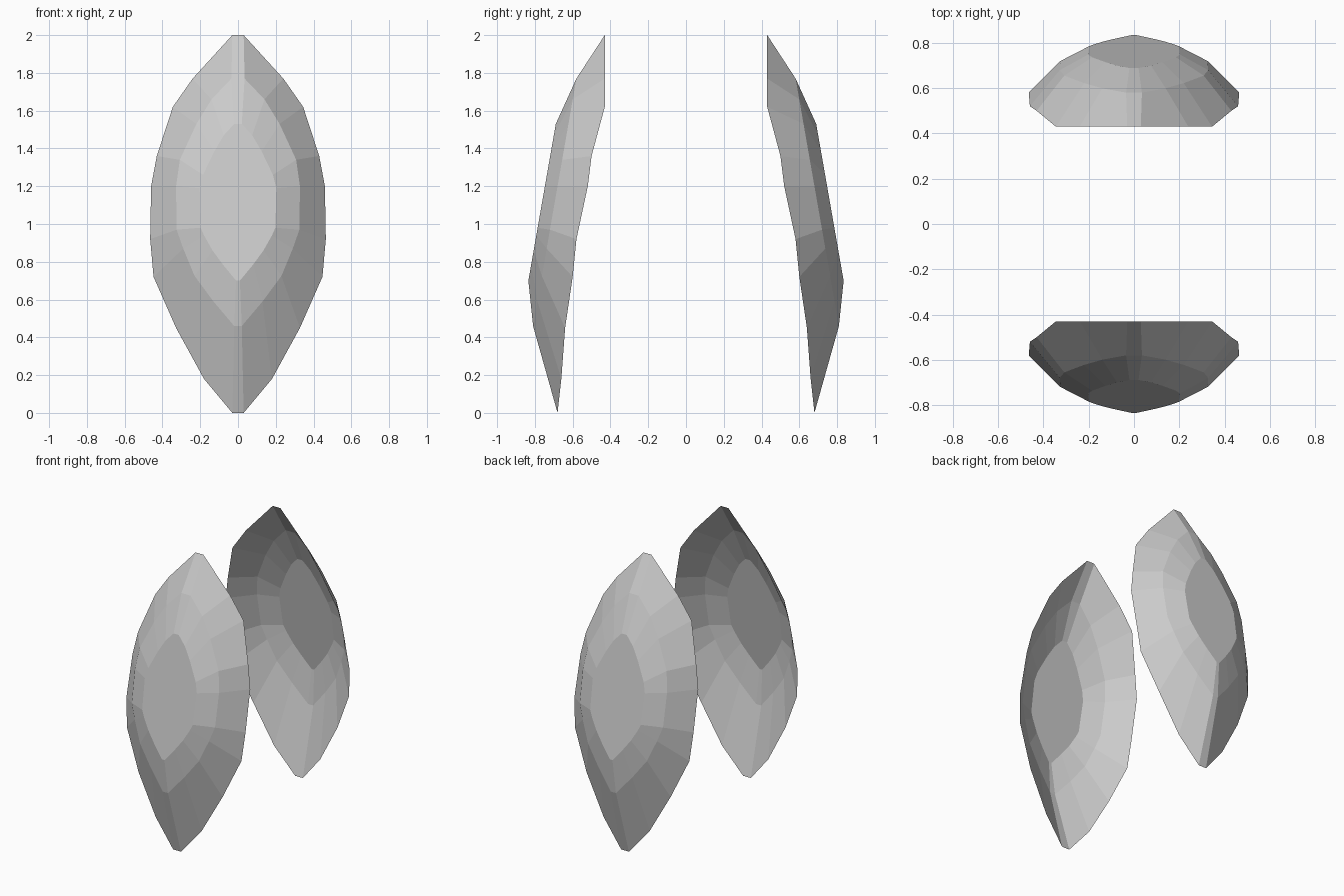
import bpy, bmesh

if "Cube" in bpy.data.objects:
    bpy.data.objects.remove(bpy.data.objects["Cube"])

# Half profiles, top to bottom. Rim: (x, y, z); inner rings: (x, z) on tilted planes
RIM = [(.03, -.43, 2), (.24, -.43, 1.77), (.345, -.43, 1.62), (.43, -.5, 1.36),
       (.46, -.52, 1.2), (.465, -.58, .92), (.447, -.6, .72), (.328, -.64, .45),
       (.18, -.66, .18), (.03, -.68, 0)]
MIDDLE = [(.035, 1.77), (.14, 1.66), (.22, 1.53), (.308, 1.34), (.328, 1.2),
          (.325, .97), (.29, .87), (.23, .725), (.13, .59), (.02, .46)]
TABLE = [(.02, 1.53), (.075, 1.47), (.125, 1.385), (.185, 1.26), (.203, 1.19),
         (.198, .98), (.18, .94), (.135, .86), (.08, .785), (.01, .70)]


def on_plane(points, offset):
    return [(x, offset + .175 * z, z) for x, z in points]


def full_ring(half):
    return half + [(-x, y, z) for x, y, z in reversed(half)]


def gem_shell(name, turn):
    """Open faceted shell; turn = -1 rotates it half a turn about z."""
    bm = bmesh.new()
    halves = [RIM, on_plane(MIDDLE, -.89), on_plane(TABLE, -.957)]
    rings = [[bm.verts.new((x * turn, y * turn, z)) for x, y, z in full_ring(h)]
             for h in halves]
    n = len(rings[0])
    # Two bands of facets
    for outer, inner in zip(rings, rings[1:]):
        for i in range(n):
            j = (i + 1) % n
            bm.faces.new((outer[j], outer[i], inner[i], inner[j]))
    # Flat table facet
    bm.faces.new(rings[-1][::-1])
    # Face outwards
    bm.normal_update()
    bm.faces.ensure_lookup_table()
    if bm.faces[-1].normal.y * turn > 0:
        bmesh.ops.reverse_faces(bm, faces=bm.faces[:])
    mesh = bpy.data.meshes.new(name)
    bm.to_mesh(mesh)
    bm.free()
    obj = bpy.data.objects.new(name, mesh)
    bpy.context.collection.objects.link(obj)
    return obj


gem_shell("front_gem_shell", 1)
gem_shell("back_gem_shell", -1)
